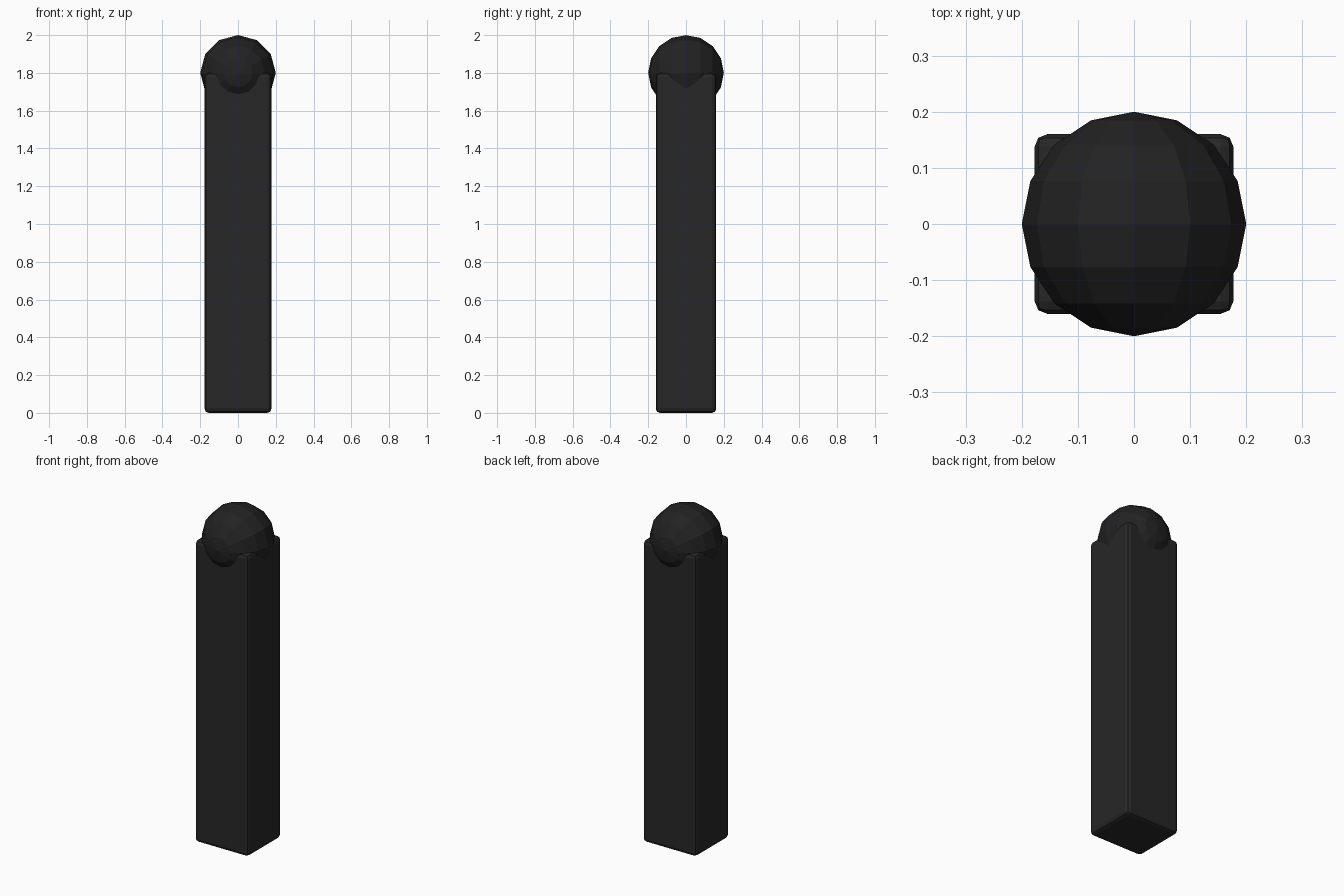
import bpy
import math

if "Cube" in bpy.data.objects:
    bpy.data.objects.remove(bpy.data.objects["Cube"])


def paint(obj, name, color):
    mat = bpy.data.materials.new(name)
    mat.diffuse_color = color
    mat.use_nodes = True
    mat.node_tree.nodes["Principled BSDF"].inputs["Base Color"].default_value = mat.diffuse_color
    obj.data.materials.append(mat)


# Tall post with softened edges
bpy.ops.mesh.primitive_cube_add(size=1, location=(0, 0, 0.9))
post = bpy.context.object
post.name = "post"
post.scale = (0.354, 0.32, 1.8)
bpy.ops.object.transform_apply(location=False, rotation=False, scale=True)
bevel = post.modifiers.new("soft_edges", 'BEVEL')
bevel.width = 0.022
bevel.segments = 2
paint(post, "dark_post", (0.02, 0.02, 0.021, 1))

# Low-poly ball sunk into the top, poles facing front and back
bpy.ops.mesh.primitive_uv_sphere_add(segments=12, ring_count=8, radius=0.2,
                                     location=(0, 0, 1.8),
                                     rotation=(math.pi / 2, 0, 0))
ball = bpy.context.object
ball.name = "ball_top"
paint(ball, "dark_ball", (0.016, 0.016, 0.017, 1))
